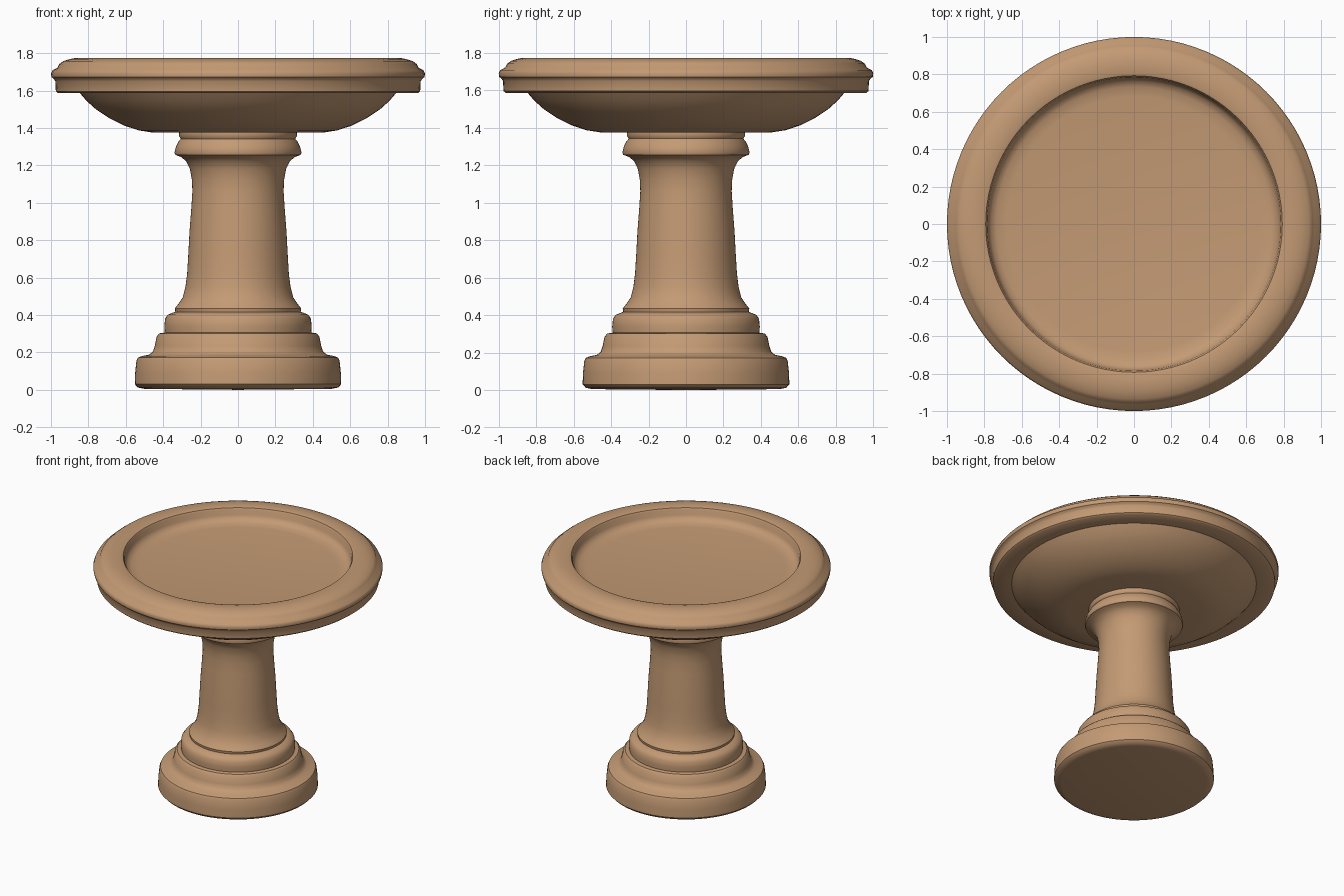
import bpy, math

SEGMENTS = 96

stone = bpy.data.materials.new("warm_sandstone")
stone.diffuse_color = (0.55, 0.325, 0.175, 1)


def lathe(name, profile):
    """Revolve a (radius, height) profile about the z axis."""
    verts, faces, rings = [], [], []
    for r, z in profile:
        n = 1 if r == 0 else SEGMENTS
        rings.append(range(len(verts), len(verts) + n))
        for i in range(n):
            a = math.tau * i / SEGMENTS
            verts.append((r * math.cos(a), r * math.sin(a), z))
    for lo, hi in zip(rings, rings[1:]):
        for i in range(SEGMENTS):
            j = (i + 1) % SEGMENTS
            if len(lo) == 1:
                faces.append((lo[0], hi[j], hi[i]))
            elif len(hi) == 1:
                faces.append((lo[i], lo[j], hi[0]))
            else:
                faces.append((lo[i], lo[j], hi[j], hi[i]))
    mesh = bpy.data.meshes.new(name)
    mesh.from_pydata(verts, [], faces)
    mesh.materials.append(stone)
    obj = bpy.data.objects.new(name, mesh)
    bpy.context.collection.objects.link(obj)
    bpy.context.view_layer.objects.active = obj
    obj.select_set(True)
    bpy.ops.object.shade_smooth_by_angle(angle=math.radians(40))
    obj.select_set(False)
    return obj


# Stepped foot: wide plinth, middle step and rounded upper ring
lathe("stepped_base", [
    (0, 0), (0.50, 0.005), (0.535, 0.012), (0.552, 0.03), (0.55, 0.09),
    (0.543, 0.155), (0.535, 0.172), (0.515, 0.18), (0.475, 0.188),
    (0.455, 0.205), (0.445, 0.235), (0.435, 0.285), (0.42, 0.302),
    (0.392, 0.306), (0.394, 0.34), (0.39, 0.38), (0.375, 0.402),
    (0.34, 0.416), (0.28, 0.418)])

# Flared column with a collar under the bowl
lathe("column", [
    (0.335, 0.417), (0.338, 0.435), (0.318, 0.46), (0.295, 0.495),
    (0.281, 0.55), (0.272, 0.62), (0.266, 0.72), (0.259, 0.85),
    (0.249, 0.98), (0.244, 1.06), (0.246, 1.12), (0.257, 1.18),
    (0.277, 1.222), (0.305, 1.245), (0.335, 1.256), (0.34, 1.268),
    (0.332, 1.30), (0.318, 1.328), (0.306, 1.342), (0.316, 1.358),
    (0.314, 1.376)])

# Shallow bowl: curved underside, two-step rim, recessed flat floor
lathe("bowl", [
    (0, 1.376), (0.46, 1.376), (0.53, 1.387), (0.61, 1.413),
    (0.69, 1.453), (0.76, 1.50), (0.81, 1.545), (0.845, 1.586),
    (0.962, 1.586), (0.974, 1.596), (0.977, 1.65), (0.985, 1.662),
    (0.997, 1.672), (1.0, 1.69), (0.992, 1.708), (0.965, 1.722),
    (0.955, 1.742), (0.935, 1.757), (0.90, 1.768), (0.87, 1.774),
    (0.81, 1.774), (0.793, 1.769), (0.785, 1.755), (0.78, 1.72),
    (0.765, 1.695), (0.735, 1.68), (0.68, 1.673), (0, 1.67)])
